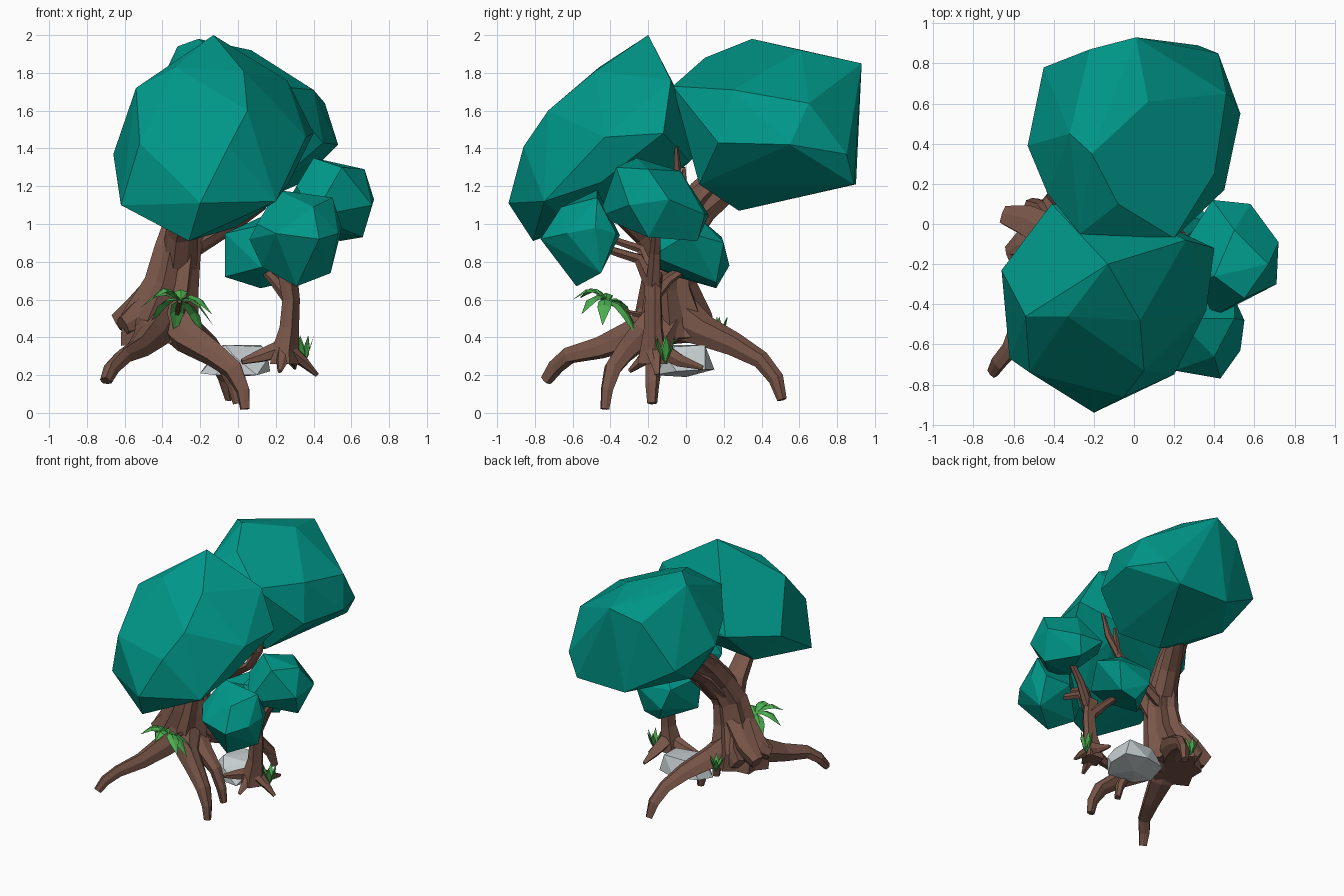
import bpy, bmesh, math, random
from mathutils import Vector

random.seed(4)
default_cube = bpy.data.objects.get("Cube")
if default_cube:
    bpy.data.objects.remove(default_cube, do_unlink=True)


def make_material(name, red, green, blue):
    material = bpy.data.materials.new(name)
    material.use_nodes = True
    colour = (red, green, blue, 1)
    material.diffuse_color = colour
    shader = next(n for n in material.node_tree.nodes if n.type == "BSDF_PRINCIPLED")
    shader.inputs["Base Color"].default_value = colour
    shader.inputs["Roughness"].default_value = .9
    return material


teal = make_material("teal foliage", 0, .31, .25)
bark = make_material("brown bark", .19, .092, .066)
green = make_material("leaf green", .072, .43, .08)
stone = make_material("pale stone", .56, .61, .62)


def finish(name, bm, material):
    """Turn a bmesh into a flat shaded object."""
    bmesh.ops.recalc_face_normals(bm, faces=bm.faces)
    mesh = bpy.data.meshes.new(name)
    bm.to_mesh(mesh)
    bm.free()
    mesh.materials.append(material)
    part = bpy.data.objects.new(name, mesh)
    bpy.context.collection.objects.link(part)
    return part


def faceted_lump(name, material, corners):
    """Convex low-poly lump stretched around its corner points."""
    bm = bmesh.new()
    for corner in corners:
        bm.verts.new(corner)
    hull = bmesh.ops.convex_hull(bm, input=bm.verts)
    unused = [g for g in hull["geom_interior"] if isinstance(g, bmesh.types.BMVert)]
    bmesh.ops.delete(bm, geom=unused, context="VERTS")
    bmesh.ops.dissolve_limit(bm, angle_limit=math.radians(4), verts=bm.verts, edges=bm.edges)
    return finish(name, bm, material)


def limb(name, path, sides=7, ridge=.12):
    """Tapering ridged tube; each path entry is x, y, z, radius."""
    bm = bmesh.new()
    points = [Vector(p[:3]) for p in path]
    ridges = [1 + ridge * ((-1) ** i) + random.uniform(-ridge, ridge) / 2 for i in range(sides)]
    rings = []
    side_axis = None
    for i, point in enumerate(points):
        along = (points[min(i + 1, len(points) - 1)] - points[max(i - 1, 0)]).normalized()
        start = side_axis or along.orthogonal()
        side_axis = (start - along * start.dot(along)).normalized()
        other_axis = along.cross(side_axis)
        ring = []
        for k in range(sides):
            angle = math.tau * k / sides
            offset = side_axis * math.cos(angle) + other_axis * math.sin(angle)
            ring.append(bm.verts.new(point + offset * path[i][3] * ridges[k]))
        rings.append(ring)
    for low, high in zip(rings, rings[1:]):
        for k in range(sides):
            n = (k + 1) % sides
            bm.faces.new((low[k], low[n], high[n], high[k]))
    bm.faces.new(rings[0])
    bm.faces.new(rings[-1])
    return finish(name, bm, bark)


def leaf_cluster(name, centre, count, length, width, rise, droop, lean=(0, 0, 0)):
    """Ring of folded pointed leaves arching out; lean lifts the leaves on that side."""
    bm = bmesh.new()
    centre = Vector(centre)
    up = Vector((0, 0, 1))
    for i in range(count):
        angle = math.tau * i / count + random.uniform(-.15, .15)
        out = Vector((math.cos(angle), math.sin(angle), 0))
        across = Vector((-out.y, out.x, 0)) * width
        reach = length * random.uniform(.85, 1.1)
        lift = rise + out.dot(Vector(lean))
        spine, left, right = [], [], []
        for t, w in ((0, .15), (.35, .8), (.6, .8), (1, 0)):
            p = centre + out * reach * t + up * (lift * t - droop * t * t)
            spine.append(bm.verts.new(p))
            if w:
                left.append(bm.verts.new(p + across * w - up * width * w * .4))
                right.append(bm.verts.new(p - across * w - up * width * w * .4))
        for j in range(2):
            bm.faces.new((spine[j], spine[j + 1], left[j + 1], left[j]))
            bm.faces.new((spine[j + 1], spine[j], right[j], right[j + 1]))
        bm.faces.new((spine[2], spine[3], left[2]))
        bm.faces.new((spine[3], spine[2], right[2]))
    return finish(name, bm, green)


# Large crowns
faceted_lump("front_crown", teal, [
    (-.13, -.2, 2), (-.54, -.46, 1.72), (-.33, -.46, 1.83), (.03, -.48, 1.81),
    (.26, -.08, 1.76), (.4, -.12, 1.48), (.36, -.43, 1.46), (.05, -.73, 1.6),
    (-.39, -.6, 1.62), (-.05, -.86, 1.41), (-.52, -.74, 1.43), (-.62, -.67, 1.1),
    (-.2, -.94, 1.11), (-.26, -.81, .91), (.2, -.75, 1.12), (-.02, -.6, .98),
    (-.66, -.23, 1.37), (-.41, .1, 1.42), (0, .02, 1.56), (.1, .02, 1.33),
    (-.45, -.2, 1.14), (.15, -.3, 1.19), (.27, -.45, 1.22)])
faceted_lump("back_crown", teal, [
    (-.21, .35, 1.98), (-.32, .45, 1.94), (.07, .61, 1.92), (.01, .93, 1.85),
    (.42, .85, 1.37), (.46, .65, 1.64), (.53, .55, 1.42), (.45, .17, 1.43),
    (.4, .25, 1.71), (.2, -.07, 1.73), (-.27, -.05, 1.74), (-.08, .1, 1.88),
    (-.43, .15, 1.6), (-.53, .39, 1.5), (-.45, .78, 1.42), (-.22, .87, 1.77),
    (.32, .89, 1.21), (-.1, .9, 1.21), (.08, .56, 1.13), (0, .28, 1.07),
    (.2, .07, 1.21), (-.3, .15, 1.25), (-.4, .5, 1.25)])

# Small crowns
faceted_lump("small_front_crown", teal, [
    (.21, -.47, 1.18), (.5, -.47, 1.14), (.55, -.48, .98), (.53, -.63, .95),
    (.43, -.77, .92), (.2, -.73, .95), (.1, -.58, 1), (.06, -.53, .92),
    (.49, -.45, .74), (.31, -.58, .67), (.13, -.5, .77), (.3, -.35, .94),
    (.5, -.37, .95), (.4, -.66, 1.09)])
faceted_lump("small_side_crown", teal, [
    (.4, -.26, 1.35), (.67, -.2, 1.29), (.5, -.03, 1.28), (.31, -.3, 1.2),
    (.72, -.09, 1.13), (.71, -.3, 1.1), (.55, -.37, 1.3), (.4, -.46, 1.04),
    (.39, .12, 1.05), (.58, .1, 1.05), (.66, -.2, .93), (.54, .06, .91),
    (.35, -.3, .98), (.25, -.1, 1.1)])
faceted_lump("small_back_crown", teal, [
    (-.07, -.1, .95), (-.07, -.05, .72), (.12, .16, .66), (.25, .16, .69),
    (.3, .2, .9), (.05, .23, .78), (0, .19, .93), (.25, -.18, .83),
    (.12, -.16, .77), (.15, .05, 1.05), (.36, .02, .95), (.15, -.15, 1)])

# Main trunk and its limbs
limb("main_trunk", [(-.4, -.06, .38, .2), (-.41, -.07, .5, .19), (-.35, -.09, .68, .135),
                    (-.32, -.08, .85, .115), (-.28, -.01, 1, .1), (-.25, .1, 1.15, .085),
                    (-.22, .25, 1.3, .07)], 14)
limb("back_limb", [(-.28, -.01, .92, .08), (-.24, .1, 1.07, .07), (-.18, .23, 1.18, .06),
                   (-.12, .35, 1.3, .05)])
limb("front_limb", [(-.32, -.1, .76, .09), (-.3, -.2, .95, .08), (-.27, -.4, 1.12, .06)])
limb("thin_limb", [(-.27, -.03, .85, .045), (-.05, -.02, .98, .035), (.12, -.03, 1.1, .03),
                   (.21, -.04, 1.24, .025), (.25, -.05, 1.41, .01)], 6)
limb("thin_limb_twig", [(.12, -.03, 1.1, .025), (.15, -.01, 1.2, .02), (.17, -.01, 1.3, .01)], 5)

# Main roots
main_roots = {
    "front_right_root": [(-.4, -.08, .55, .12), (-.46, -.26, .41, .085), (-.53, -.45, .34, .06),
                         (-.61, -.62, .3, .045), (-.67, -.69, .24, .04), (-.7, -.74, .17, .03)],
    "front_left_root": [(-.35, -.1, .52, .11), (-.26, -.24, .4, .08), (-.12, -.33, .31, .06),
                        (-.02, -.39, .23, .05), (.03, -.42, .12, .035), (.04, -.43, .02, .025)],
    "left_root": [(-.35, -.08, .48, .1), (-.2, -.14, .37, .065), (-.08, -.17, .28, .045),
                  (-.02, -.18, .15, .035), (0, -.18, .05, .025)],
    "back_root": [(-.38, -.02, .5, .12), (-.27, .1, .43, .08), (-.17, .26, .36, .06),
                  (-.1, .4, .28, .045), (-.06, .48, .18, .04), (-.04, .51, .07, .025)],
    "right_stub": [(-.38, -.06, .68, .1), (-.52, .01, .55, .085), (-.64, .04, .48, .05)],
    "right_lower_stub": [(-.4, -.08, .6, .1), (-.54, -.12, .5, .08), (-.61, -.16, .46, .05)],
    "back_stub": [(-.38, -.04, .62, .09), (-.45, .05, .5, .08), (-.52, .09, .45, .05)]}
for root_name, root_path in main_roots.items():
    limb(root_name, root_path)

# Small tree
limb("small_trunk", [(.25, -.17, .26, .08), (.25, -.17, .33, .07), (.27, -.17, .45, .05),
                     (.28, -.17, .6, .045), (.26, -.17, .74, .05)], 9)
small_limbs = {
    "small_right_root": [(.24, -.17, .34, .05), (.12, -.18, .3, .035), (.02, -.2, .27, .015)],
    "small_left_root": [(.26, -.17, .34, .05), (.35, -.16, .27, .03), (.42, -.15, .2, .012)],
    "small_back_root": [(.26, -.15, .35, .05), (.29, -.03, .28, .035), (.3, .09, .24, .012)],
    "small_front_root": [(.25, -.18, .33, .05), (.23, -.24, .27, .03), (.22, -.3, .22, .012)],
    "small_front_branch": [(.27, -.17, .66, .04), (.28, -.25, .82, .028), (.3, -.45, .88, .02)],
    "small_upper_branch": [(.27, -.17, .7, .035), (.24, -.24, .87, .025), (.26, -.42, .93, .018)],
    "small_side_branch": [(.27, -.17, .66, .04), (.36, -.16, .85, .03), (.48, -.15, 1.02, .02)],
    "small_back_branch": [(.27, -.17, .62, .04), (.2, -.1, .7, .03), (.12, .02, .78, .02)]}
for limb_name, limb_path in small_limbs.items():
    limb(limb_name, limb_path, 6)

# Rock held between the roots
faceted_lump("rock", stone, [
    (-.2, -.05, .21), (-.12, -.14, .2), (.1, -.17, .2), (.17, -.05, .22), (.16, .1, .23),
    (0, .15, .23), (-.18, .1, .24), (-.07, -.08, .36), (.13, -.06, .35), (.12, .1, .36),
    (-.08, .1, .36), (-.02, -.15, .3), (.16, -.1, .29), (0, 0, .19)])

# Leaf clusters
leaf_cluster("trunk_fern", (-.31, -.42, .6), 8, .2, .045, .13, .23, (-.05, -.1, 0))
limb("fern_stem", [(-.34, -.15, .5, .02), (-.32, -.3, .53, .015), (-.31, -.42, .59, .01)], 5)
leaf_cluster("small_tree_tuft", (.35, -.11, .26), 6, .06, .022, .16, .01)
leaf_cluster("back_tuft", (-.38, .17, .39), 6, .06, .022, .13, .01)
